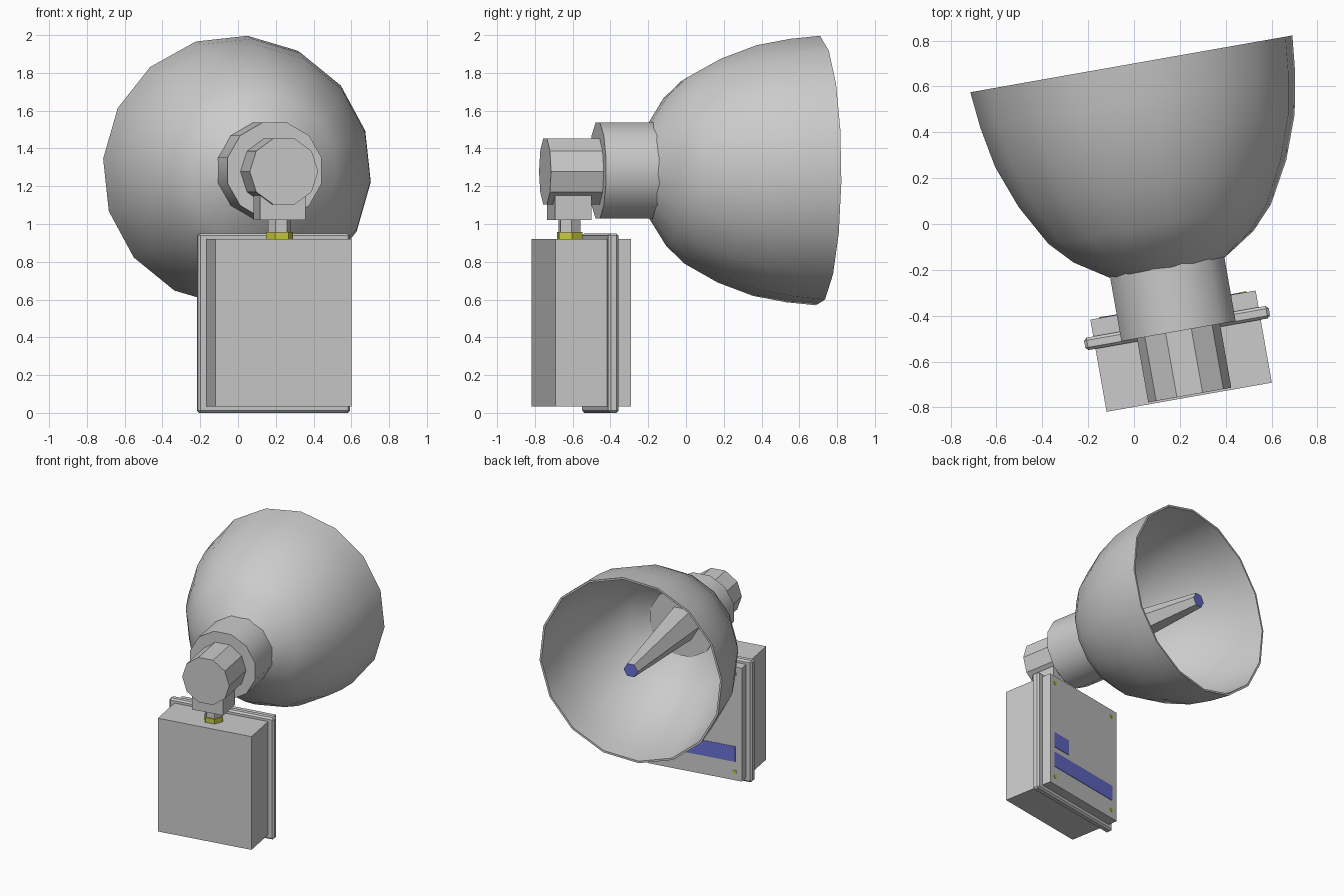
import bpy, bmesh
from math import radians, cos, sin, pi
from mathutils import Matrix, Vector

cube = bpy.data.objects.get("Cube")
if cube:
    bpy.data.objects.remove(cube, do_unlink=True)


def material(name, color):
    m = bpy.data.materials.new(name)
    m.use_nodes = True
    m.diffuse_color = (*color, 1)
    m.node_tree.nodes["Principled BSDF"].inputs["Base Color"].default_value = (*color, 1)
    return m


GREY = material("light grey", (0.6, 0.6, 0.6))
BLUE = material("blue", (0.14, 0.16, 0.66))
YELLOW = material("yellow", (0.6, 0.6, 0.05))

TURN = Matrix.Rotation(radians(10), 4, "Z")   # the whole lamp is turned a little
CX, CZ = 0.11, 1.283                          # centre line of dish, neck and knob
BX = 0.106                                    # centre of the box
BACK = -0.378                                 # back face of the box


def finish(name, bm, mats, smooth=None):
    bmesh.ops.recalc_face_normals(bm, faces=bm.faces)
    bm.transform(TURN)
    me = bpy.data.meshes.new(name)
    bm.to_mesh(me)
    bm.free()
    for m in mats:
        me.materials.append(m)
    if smooth:
        me.shade_smooth()
        me.set_sharp_from_angle(angle=radians(smooth))
    ob = bpy.data.objects.new(name, me)
    bpy.context.collection.objects.link(ob)
    return ob


def box(name, x, y, z, mat=GREY, bevel=0):
    """Box between the given (low, high) limits."""
    bm = bmesh.new()
    bmesh.ops.create_cube(bm, size=1)
    for v in bm.verts:
        v.co = Vector([(a + b) / 2 + c * (b - a) for c, (a, b) in zip(v.co, (x, y, z))])
    if bevel:
        bmesh.ops.bevel(bm, geom=bm.edges[:], offset=bevel, segments=1, affect="EDGES")
    return finish(name, bm, [mat])


def lathe(name, profile, sides, phase=0, mats=(GREY,), smooth=None,
          centre=(CX, 0, CZ), upright=False, tip=False):
    """Rings of (distance along axis, radius), capped at both ends."""
    bm = bmesh.new()
    rings = []
    for d, r in profile:
        ring = []
        for i in range(sides):
            a = radians(phase) + 2 * pi * i / sides
            u, w = r * cos(a), r * sin(a)
            p = Vector((u, w, d)) if upright else Vector((u, d, w))
            ring.append(bm.verts.new(p + Vector(centre)))
        rings.append(ring)
    for a, b in zip(rings, rings[1:]):
        for i in range(sides):
            j = (i + 1) % sides
            bm.faces.new((a[i], a[j], b[j], b[i]))
    bm.faces.new(rings[0])
    end = bm.faces.new(rings[-1])
    if tip:
        end.material_index = 1
    return finish(name, bm, mats, smooth)


# Bowl: outer wall to the rim, then back down the inner wall
outer = [(-0.25, 0.2), (-0.21, 0.26), (-0.12, 0.4), (-0.02, 0.495),
         (0.16, 0.595), (0.35, 0.666), (0.53, 0.7), (0.69, 0.716)]
inner = [(d + 0.008, r - 0.015) for d, r in outer[:-1]]
inner.append((0.69, 0.701))
lathe("dish", outer + inner[::-1], 16, phase=-5, smooth=40)

# Emitter rod inside the bowl with a coloured end
lathe("emitter_rod", [(-0.26, 0.14), (0.69, 0.055)], 6, mats=(GREY, BLUE), tip=True)

# Neck and knob behind the bowl
lathe("neck", [(-0.494, 0.262), (-0.18, 0.262)], 12, phase=15, smooth=40)
lathe("knob", [(-0.777, 0.184), (-0.48, 0.184)], 10, centre=(CX, 0, 1.278))

# Clamp, stem and nut joining the knob to the box
box("clamp", (CX - 0.122, CX + 0.122), (-0.745, -0.548), (1.02, 1.15))
stem_at = (CX, -0.645, 0)
lathe("stem", [(0.9, 0.062), (1.03, 0.062)], 6, centre=stem_at, upright=True)
lathe("nut", [(0.915, 0.072), (0.958, 0.072)], 6, centre=stem_at, upright=True,
      mats=(YELLOW,))

# Box with a flange round it
box("box_body", (BX - 0.366, BX + 0.366), (-0.786, BACK), (0.035, 0.92))
box("box_flange", (BX - 0.409, BX + 0.409), (-0.507, -0.452), (0, 0.95), bevel=0.012)

# Labels and screws on the back of the box
label_depth = (BACK - 0.003, BACK + 0.003)
box("long_label", (-0.21, 0.427), label_depth, (0.18, 0.3), BLUE)
box("small_label", (0.27, 0.427), label_depth, (0.34, 0.46), BLUE)
for side in (-1, 1):
    for z in (0.1, 0.865):
        lathe("screw", [(BACK - 0.004, 0.016), (BACK + 0.004, 0.016)], 8,
              centre=(BX + side * 0.31, 0, z), mats=(YELLOW,))
